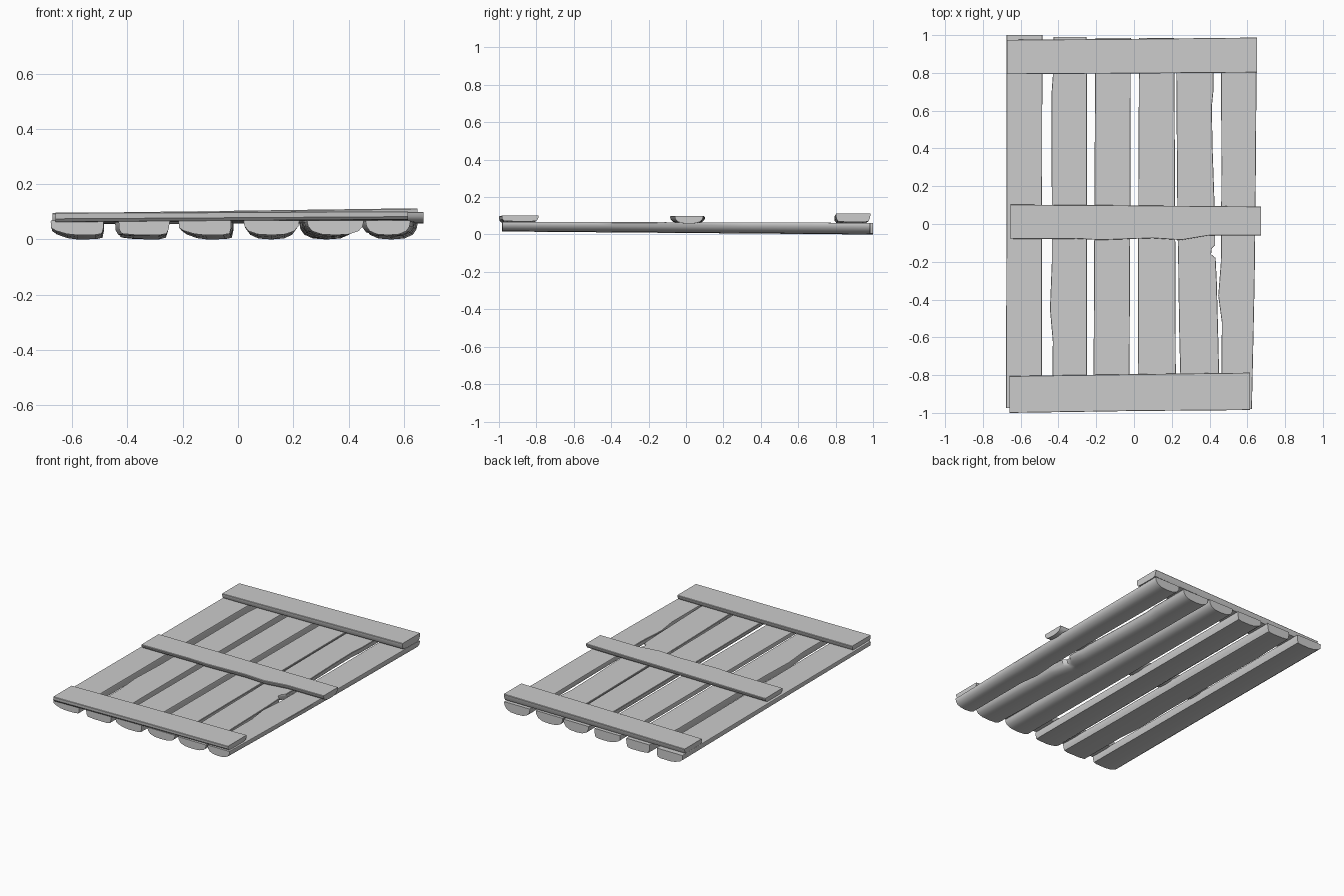
import bpy
import bmesh
import math

cube = bpy.data.objects.get("Cube")
if cube:
    bpy.data.objects.remove(cube, do_unlink=True)

wood = bpy.data.materials.new("grey_wood")
wood.use_nodes = True
grey = (0.6, 0.6, 0.6, 1)
wood.diffuse_color = grey
wood.node_tree.nodes["Principled BSDF"].inputs["Base Color"].default_value = grey

# Cross-sections as (across, up), both 0 to 1: flat sawn top, rounded underside
ROUND = [(0, .93), (.01, 1), (.99, 1), (1, .93), (.98, .6), (.91, .28),
         (.75, .06), (.5, 0), (.25, .06), (.09, .28), (.02, .6)]
SLANT = [(0, .93), (.01, 1), (.99, 1), (1, .93), (1, .5), (.97, .1),
         (.85, .02), (.5, 0), (.3, .08), (.1, .3), (.01, .5)]
FLAT = [(0, .93), (.01, 1), (.99, 1), (1, .93), (.98, .45), (.94, .1),
        (.8, 0), (.3, .02), (.06, .1), (.01, .4)]


def slab(name, stations, profile, heights, along_y):
    """Loft a profile through stations (position, low edge, high edge);
    heights gives (bottom, top) at the first and last station."""
    bm = bmesh.new()
    first, last = stations[0][0], stations[-1][0]
    (b0, t0), (b1, t1) = heights
    rings = []
    for pos, lo, hi in stations:
        f = (pos - first) / (last - first)
        bottom, top = b0 + (b1 - b0) * f, t0 + (t1 - t0) * f
        ring = []
        for u, v in profile:
            side, z = lo + (hi - lo) * u, bottom + (top - bottom) * v
            ring.append(bm.verts.new((side, pos, z) if along_y else (pos, side, z)))
        rings.append(ring)
    n = len(profile)
    for a, b in zip(rings, rings[1:]):
        for i in range(n):
            j = (i + 1) % n
            bm.faces.new((a[i], a[j], b[j], b[i]))
    bm.faces.new(rings[0])
    bm.faces.new(rings[-1])
    bmesh.ops.recalc_face_normals(bm, faces=bm.faces[:])
    mesh = bpy.data.meshes.new(name)
    bm.to_mesh(mesh)
    bm.free()
    mesh.materials.append(wood)
    obj = bpy.data.objects.new(name, mesh)
    bpy.context.collection.objects.link(obj)
    bpy.ops.object.select_all(action="DESELECT")
    obj.select_set(True)
    bpy.context.view_layer.objects.active = obj
    bpy.ops.object.shade_smooth_by_angle(angle=math.radians(35))


# Long planks, front to back
planks = [
    ("plank_right_outer", SLANT,
     [(-.975, -.678, -.487), (0, -.675, -.487), (1, -.675, -.485)]),
    ("plank_right_middle", FLAT,
     [(-.98, -.432, -.247), (-.62, -.43, -.25), (-.45, -.445, -.25),
      (-.2, -.435, -.25), (.7, -.436, -.25), (.78, -.43, -.25), (.99, -.425, -.252)]),
    ("plank_right_inner", SLANT,
     [(-.98, -.215, -.025), (0, -.21, -.02), (.985, -.205, -.017)]),
    ("plank_left_inner", ROUND,
     [(-.98, .02, .222), (0, .022, .218), (.985, .027, .213)]),
    ("plank_left_middle", ROUND,
     [(-.985, .25, .455), (-.6, .24, .446), (-.3, .235, .438), (-.18, .234, .432),
      (-.16, .233, .408), (-.13, .233, .412), (-.11, .232, .43), (0, .23, .43),
      (.4, .227, .416), (.62, .225, .412), (.7, .225, .42), (.98, .222, .42)]),
    ("plank_left_outer", ROUND,
     [(-.98, .462, .624), (-.52, .465, .634), (-.38, .446, .637),
      (-.2, .46, .64), (.3, .463, .645), (.985, .46, .65)]),
]
for name, profile, stations in planks:
    slab(name, stations, profile, ((.016, .068), (0, .062)), True)

# Cross boards lying on the planks, right to left
boards = [
    ("cross_board_front", FLAT, ((.06, .097), (.07, .102)),
     [(-.66, -1, -.805), (0, -.99, -.795), (.615, -.985, -.787)]),
    ("cross_board_middle", ROUND, ((.056, .094), (.058, .1)),
     [(-.655, -.08, .103), (-.3, -.078, .1), (-.18, -.085, .1), (.1, -.075, .097),
      (.25, -.085, .096), (.4, -.06, .095), (.672, -.06, .092)]),
    ("cross_board_back", FLAT, ((.058, .095), (.066, .113)),
     [(-.672, .793, .975), (0, .797, .98), (.65, .802, .987)]),
]
for name, profile, heights, stations in boards:
    slab(name, stations, profile, heights, False)
